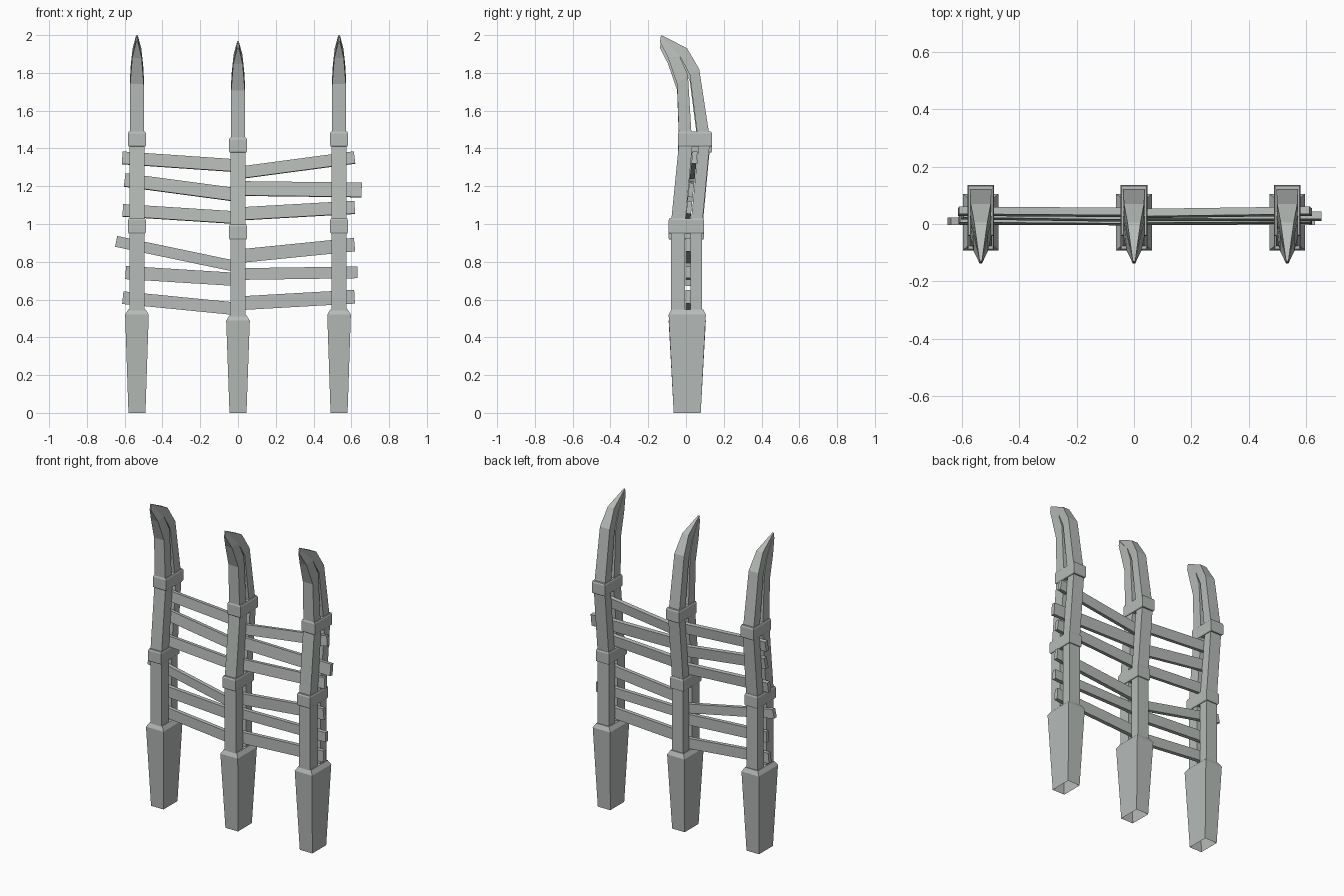
import bpy
from math import atan
from mathutils import Matrix, Vector

cube = bpy.data.objects.get("Cube")
if cube:
    bpy.data.objects.remove(cube, do_unlink=True)

stone = bpy.data.materials.new("grey_stone")
stone.use_nodes = True
GREY = (0.47, 0.50, 0.48, 1)
stone.diffuse_color = GREY
stone.node_tree.nodes["Principled BSDF"].inputs["Base Color"].default_value = GREY


def make(name, verts, faces):
    mesh = bpy.data.meshes.new(name)
    mesh.from_pydata(verts, [], faces)
    mesh.materials.append(stone)
    ob = bpy.data.objects.new(name, mesh)
    bpy.context.collection.objects.link(ob)
    return ob


def loft(name, x, dz, rings, open_bottom=False):
    """Four-sided tube through rings of (front y, front z, back y, back z, half width)."""
    verts, faces = [], []
    for fy, fz, by, bz, h in rings:
        fz, bz = max(fz + dz, 0), max(bz + dz, 0)
        verts += [(x - h, fy, fz), (x + h, fy, fz), (x + h, by, bz), (x - h, by, bz)]
    for r in range(len(rings) - 1):
        a = 4 * r
        for i in range(4):
            j = (i + 1) % 4
            faces.append((a + i, a + j, a + j + 4, a + i + 4))
    n = len(verts)
    faces.append((n - 4, n - 3, n - 2, n - 1))
    if not open_bottom:
        faces.append((3, 2, 1, 0))
    return make(name, verts, faces)


def level(z, y0, y1, h):
    return (y0, z, y1, z, h)


# Posts: hollow foot, paired bent rods, two collars, paired curved horns
def post(side, x, dz):
    foot = [level(0, -0.065, 0.078, 0.045), level(0.52, -0.092, 0.105, 0.0625),
            level(0.547, -0.078, 0.092, 0.046)]
    if dz:
        foot[0] = level(-dz, -0.065, 0.078, 0.045)
    loft(side + "_foot", x, dz, foot, open_bottom=True)

    for part, y0, y1 in (("front", -0.08, -0.005), ("back", 0.025, 0.086)):
        loft(f"{side}_{part}_rod", x, dz,
             [level(0.54, y0, y1, 0.04), level(1.0, y0, y1, 0.04),
              level(1.45, y0 + 0.045, y1 + 0.042, 0.04)])

    for part, z, y0, y1 in (("lower", 0.95, -0.092, 0.095), ("upper", 1.41, -0.042, 0.137)):
        loft(f"{side}_{part}_collar", x, dz,
             [level(z, y0 + 0.004, y1 - 0.004, 0.043), level(z + 0.006, y0, y1, 0.047),
              level(z + 0.07, y0, y1, 0.047), level(z + 0.08, y0 + 0.004, y1 - 0.004, 0.043)])

    loft(side + "_front_horn", x, dz,
         [level(1.46, -0.037, 0.03, 0.038), (-0.047, 1.74, 0.01, 1.79, 0.036),
          (-0.095, 1.88, -0.033, 1.887, 0.025), (-0.138, 1.965, -0.132, 1.995, 0.004)])
    loft(side + "_back_horn", x, dz,
         [level(1.46, 0.062, 0.125, 0.038), (0.02, 1.79, 0.07, 1.82, 0.035),
          (-0.03, 1.885, 0.006, 1.93, 0.023), (-0.136, 1.99, -0.13, 2.0, 0.004)])


post("right", -0.535, 0)
post("middle", 0, -0.032)
post("left", 0.535, 0)


# Rails: slanted planks held between the rods, leaning with the bend above the lower collar
def rail(name, x0, z0, x1, z1, height):
    mid = (z0 + z1) / 2
    slope = 0.105 if mid > 1.02 else 0
    a = Vector((x0, 0.01 + slope * (z0 - 1.02), z0))
    b = Vector((x1, 0.01 + slope * (z1 - 1.02), z1))
    along = (b - a).normalized()
    across = along.cross(Vector((0, 1, -slope))).normalized()
    depth = across.cross(along).normalized()
    verts = [p + across * (s * height / 2) + depth * (t * 0.013)
             for p in (a, b) for s, t in ((-1, -1), (1, -1), (1, 1), (-1, 1))]
    faces = [(0, 1, 2, 3), (7, 6, 5, 4)]
    faces += [(i, i + 4, (i + 1) % 4 + 4, (i + 1) % 4) for i in range(4)]
    make(name, verts, faces)


# Each entry: outer x, outer z, inner z, plank height
right_rails = [(0.613, 1.35, 1.308, 0.066), (0.60, 1.233, 1.153, 0.07), (0.61, 1.072, 1.033, 0.065),
               (0.645, 0.908, 0.773, 0.058), (0.595, 0.743, 0.706, 0.07), (0.61, 0.61, 0.55, 0.067)]
left_rails = [(0.617, 1.352, 1.27, 0.064), (0.655, 1.18, 1.188, 0.076), (0.618, 1.088, 1.053, 0.068),
              (0.617, 0.891, 0.829, 0.072), (0.632, 0.744, 0.735, 0.062), (0.617, 0.615, 0.58, 0.073)]
for side, sign, rails in (("right", -1, right_rails), ("left", 1, left_rails)):
    for n, (x, z_out, z_in, h) in enumerate(rails, 1):
        rail(f"{side}_rail_{n}", sign * x, z_out, 0, z_in, h)

# Consistent outward normals on every part
import bmesh
for ob in bpy.context.collection.objects:
    if ob.type == 'MESH' and ob.data.materials and ob.data.materials[0] == stone:
        bm = bmesh.new()
        bm.from_mesh(ob.data)
        bmesh.ops.recalc_face_normals(bm, faces=bm.faces)
        bm.to_mesh(ob.data)
        bm.free()
